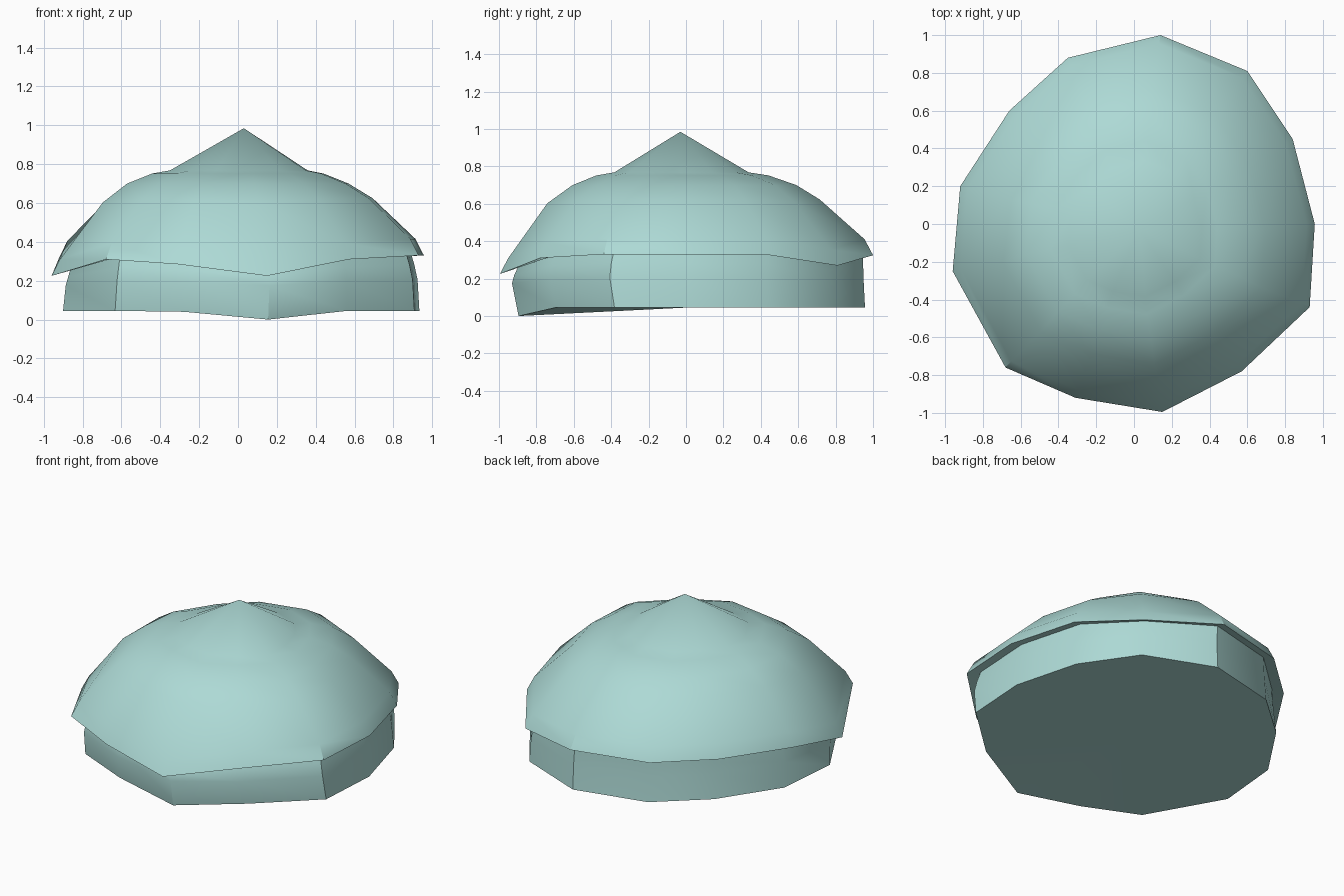
import bpy, bmesh

if "Cube" in bpy.data.objects:
    bpy.data.objects.remove(bpy.data.objects["Cube"])

# Irregular 13-sided rim of the cap: x, y, z
RIM = [(0.14, 1.0, .325), (0.60, .81, .27), (0.84, .45, .325), (.957, 0, .33),
       (.93, -.44, .33), (.57, -.78, .31), (.15, -.995, .225), (-.31, -.92, .285),
       (-.68, -.76, .31), (-.96, -.25, .225), (-.92, .20, .32), (-.66, .60, .325),
       (-.35, .88, .325)]


def ring(sx, sy, z, dx=0, dy=0, follow=0.0):
    """Scaled copy of the rim; follow says how much it keeps the wavy height."""
    return [(x * sx + dx, y * sy + dy, z + follow * (h - .31)) for x, y, h in RIM]


def loft(name, rings, mat, first=None, last=None):
    bm = bmesh.new()
    rows = [[bm.verts.new(p) for p in r] for r in rings]
    n = len(RIM)
    for a, b in zip(rows, rows[1:]):
        for i in range(n):
            j = (i + 1) % n
            bm.faces.new((a[i], a[j], b[j], b[i]))
    for point, row in ((first, rows[0]), (last, rows[-1])):
        if point:
            c = bm.verts.new(point)
            for i in range(n):
                bm.faces.new((row[i], row[(i + 1) % n], c))
    bmesh.ops.recalc_face_normals(bm, faces=bm.faces)
    # make sure the open shells face outward
    if sum(f.normal.dot(f.calc_center_median()) * f.calc_area() for f in bm.faces) < 0:
        bmesh.ops.reverse_faces(bm, faces=bm.faces)
    me = bpy.data.meshes.new(name)
    bm.to_mesh(me)
    bm.free()
    ob = bpy.data.objects.new(name, me)
    bpy.context.collection.objects.link(ob)
    me.materials.append(mat)
    bpy.context.view_layer.objects.active = ob
    ob.select_set(True)
    bpy.ops.object.shade_smooth_by_angle(angle=0.6)
    ob.select_set(False)


mat = bpy.data.materials.new("pale_teal")
mat.diffuse_color = (0.42, 0.70, 0.67, 1)
mat.use_nodes = True
mat.node_tree.nodes["Principled BSDF"].inputs["Base Color"].default_value = mat.diffuse_color

# Base: slightly bulged wall, one front corner dips to the ground
foot = ring(.957, .93, .045, .018, .027)
foot[6] = (.155, -.895, 0)
foot[7] = (foot[7][0], foot[7][1], .04)
seam = ring(.915, .925, .325, .015, .02, .8)
loft("base", [foot, ring(.945, .942, .20, .02, .007, .3),
              ring(.93, .935, .27, .018, .012, .6), seam], mat, first=(.02, 0, .045))

# Cap: underside, rim, rolled edge, dome and pointed tip
loft("cap", [seam, RIM, ring(.955, .955, .395, 0, 0, 1),
             ring(.725, .73, .62, 0, -.015, .2), ring(.595, .60, .70, 0, -.01),
             ring(.46, .46, .752, 0, -.02), ring(.37, .36, .768, .005, -.025)],
     mat, last=(.03, -.03, .985))
